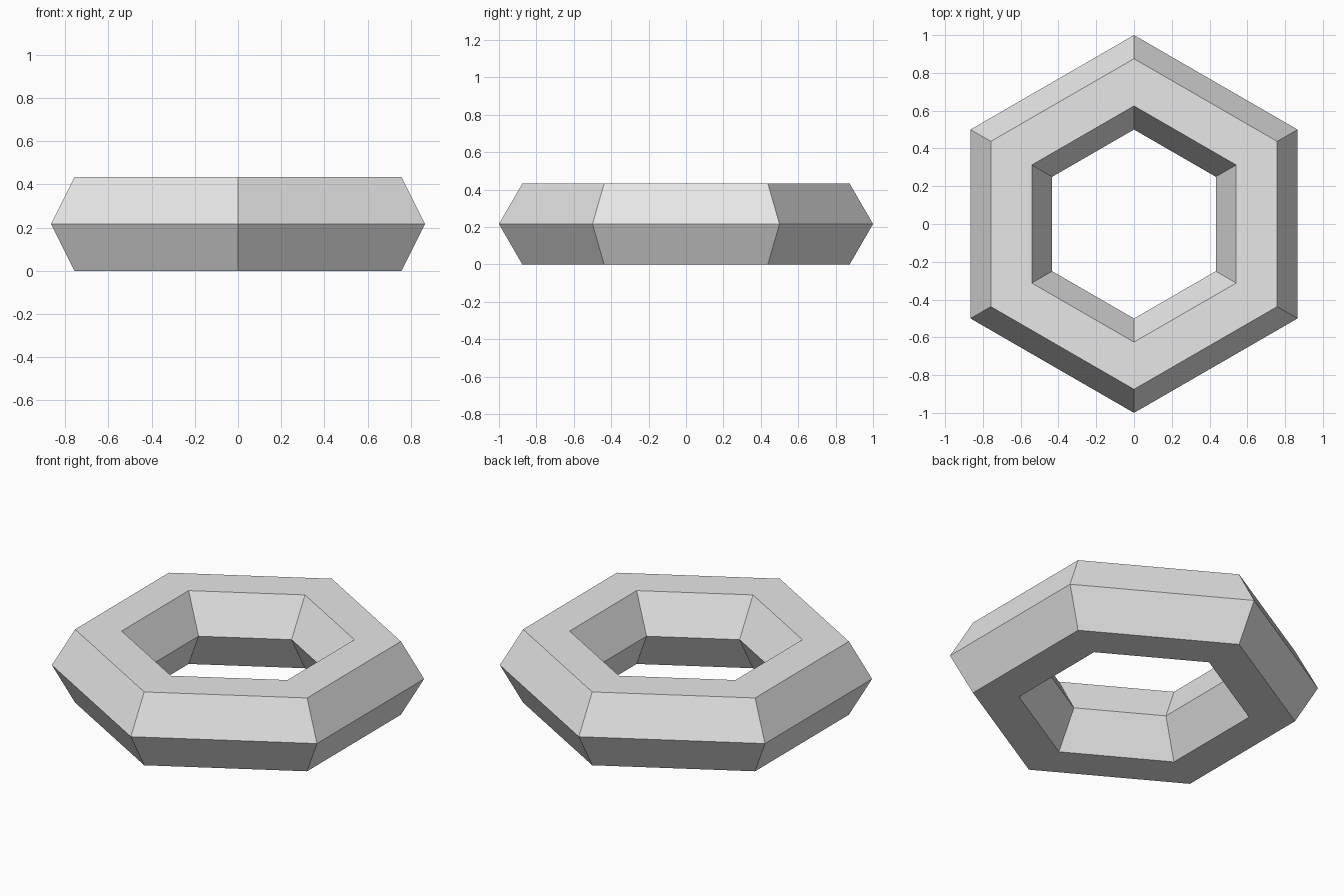
import bpy
import math

cube = bpy.data.objects.get("Cube")
if cube:
    bpy.data.objects.remove(cube, do_unlink=True)

SIDES = 6
RING_RADIUS = 0.75
TUBE_RADIUS = 0.25

# Light grey surface
grey = bpy.data.materials.new("light_grey")
grey.use_nodes = True
colour = (0.8, 0.8, 0.8, 1)
grey.diffuse_color = colour
bsdf = next(n for n in grey.node_tree.nodes if n.type == 'BSDF_PRINCIPLED')
bsdf.inputs["Base Color"].default_value = colour

# Hexagonal ring with a hexagonal cross-section, corners on the y axis
half_height = TUBE_RADIUS * math.sin(math.pi / 3)
bpy.ops.mesh.primitive_torus_add(
    major_segments=SIDES, minor_segments=SIDES,
    major_radius=RING_RADIUS, minor_radius=TUBE_RADIUS,
    location=(0, 0, half_height), rotation=(0, 0, math.pi / 2))
ring = bpy.context.object
ring.name = ring.data.name = "hexagonal_ring"
ring.data.materials.append(grey)
bpy.ops.object.shade_flat()
